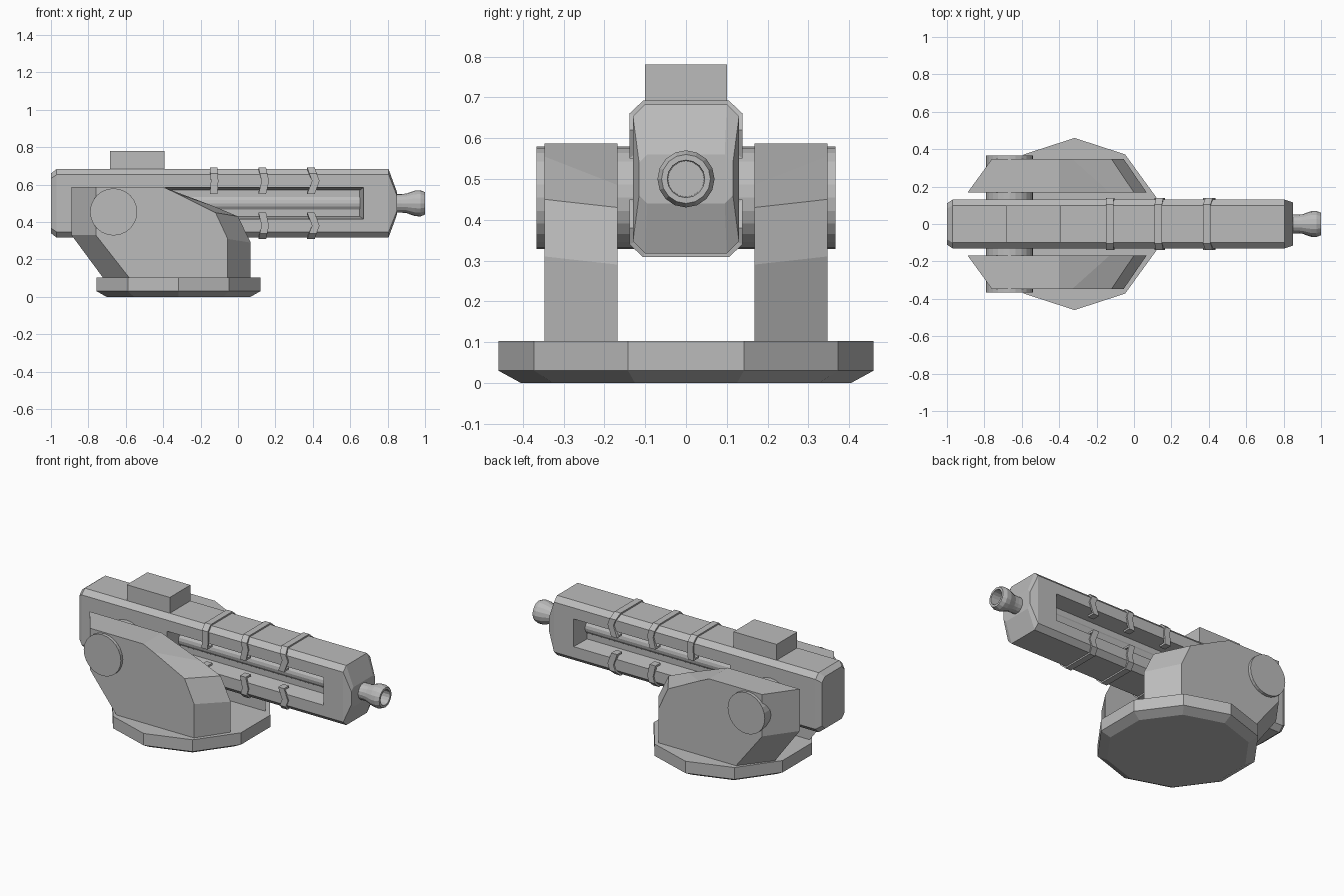
import bpy, bmesh, math

if "Cube" in bpy.data.objects:
    bpy.data.objects.remove(bpy.data.objects["Cube"])

grey = bpy.data.materials.new("plain_grey")
grey.diffuse_color = (0.5, 0.5, 0.5, 1)
grey.use_nodes = True
grey.node_tree.nodes["Principled BSDF"].inputs["Base Color"].default_value = grey.diffuse_color


def loft(name, rings, cap=True, closed=False):
    """Skin a list of equal-length point rings into a solid."""
    bm = bmesh.new()
    vs = [[bm.verts.new(p) for p in r] for r in rings]
    n = len(vs[0])
    pairs = list(zip(vs, vs[1:])) + ([(vs[-1], vs[0])] if closed else [])
    for a, b in pairs:
        for i in range(n):
            j = (i + 1) % n
            bm.faces.new((a[i], a[j], b[j], b[i]))
    if cap and not closed:
        bm.faces.new(vs[0])
        bm.faces.new(vs[-1])
    bmesh.ops.recalc_face_normals(bm, faces=bm.faces)
    me = bpy.data.meshes.new(name)
    bm.to_mesh(me)
    bm.free()
    me.materials.append(grey)
    ob = bpy.data.objects.new(name, me)
    bpy.context.collection.objects.link(ob)
    return ob


def lathe_x(name, profile, zc, n=16):
    """Revolve (x, radius) points about a lengthwise axis."""
    return loft(name, [[(x, r * math.cos(2 * math.pi * i / n),
                         zc + r * math.sin(2 * math.pi * i / n))
                        for i in range(n)] for x, r in profile])


def octagon(x, hy, hz, c):
    pts = [(hy, hz - c), (hy - c, hz), (c - hy, hz), (-hy, hz - c),
           (-hy, c - hz), (c - hy, -hz), (hy - c, -hz), (hy, c - hz)]
    return [(x, y, 0.5 + z) for y, z in pts]


def box(name, x0, x1, hy, z0, z1):
    return loft(name, [[(x0, -hy, z), (x1, -hy, z), (x1, hy, z), (x0, hy, z)]
                       for z in (z0, z1)])


# Ten-sided turntable base with chamfered underside
loft("turntable_base", [[(-0.318 + r * math.cos(math.radians(18 + 36 * i)),
                          r * math.sin(math.radians(18 + 36 * i)), z)
                         for i in range(10)]
                        for r, z in ((0.405, 0), (0.46, 0.03), (0.46, 0.103))])

# Side arms: outer profile smaller than the inner one
outer = [(-0.76, 0.587), (-0.40, 0.587), (-0.33, 0.555), (-0.12, 0.45),
         (-0.055, 0.31), (-0.055, 0.1), (-0.58, 0.1), (-0.76, 0.33)]
inner = [(-0.89, 0.587), (-0.40, 0.587), (-0.13, 0.485), (0.0, 0.43),
         (0.068, 0.29), (0.068, 0.1), (-0.72, 0.1), (-0.89, 0.33)]
for side, s in (("right", -1), ("left", 1)):
    loft(side + "_arm", [[(x, s * 0.168, z) for x, z in inner],
                         [(x, s * 0.347, z) for x, z in outer]])

# Pivot pin through both arms
loft("pivot_pin", [[(-0.665 + 0.126 * math.cos(2 * math.pi * i / 24), y,
                     0.454 + 0.126 * math.sin(2 * math.pi * i / 24))
                    for i in range(24)] for y in (-0.366, 0.366)])

# Gun body with chamfered tail and wedge nose
body = loft("gun_body", [octagon(-1.0, 0.11, 0.16, 0.028),
                         octagon(-0.97, 0.13, 0.183, 0.03),
                         octagon(0.805, 0.13, 0.183, 0.03),
                         octagon(0.85, 0.115, 0.06, 0.02)])

# Recessed slot with sloping walls on each side
for s in (-1, 1):
    cut = loft("slot_cutter", [[(x0, s * y, z0), (x1, s * y, z0),
                                (x1, s * y, z1), (x0, s * y, z1)]
                               for y, x0, x1, z0, z1 in
                               ((0.03, -0.37, 0.65, 0.43, 0.57),
                                (0.13, -0.39, 0.672, 0.415, 0.585),
                                (0.2, -0.39, 0.672, 0.415, 0.585))])
    cut.hide_render = True
    mod = body.modifiers.new("slot", 'BOOLEAN')
    mod.operation, mod.solver, mod.object = 'DIFFERENCE', 'EXACT', cut
    bpy.context.view_layer.objects.active = body
    bpy.ops.object.modifier_apply(modifier=mod.name)
    bpy.data.objects.remove(cut)

# Inner barrel seen in the slots, and hollow flared muzzle
lathe_x("inner_barrel", [(-0.4, 0.046), (0.68, 0.046)], 0.5)
lathe_x("muzzle", [(0.83, 0.05), (0.875, 0.05), (0.90, 0.052), (0.945, 0.068),
                   (0.975, 0.07), (1.0, 0.06), (1.0, 0.046), (0.88, 0.044)], 0.5)

# Sight box on top
box("sight_box", -0.685, -0.393, 0.1, 0.67, 0.78)

# Clamp bands above and below the slot, bent into a chevron on the sides
half = [(0.09, 0.05, 0, 0.09, 0.062), (0.139, 0.05, 0, 0.125, 0.062),
        (0.139, 0.12, 1, 0.125, 0.12), (0.139, 0.16, 0.4, 0.125, 0.155),
        (0.105, 0.192, 0, 0.1, 0.178)]
path = half + [(-a, b, d, -e, f) for a, b, d, e, f in reversed(half)]
for k, (xc, bend) in enumerate(((-0.13, 0.005), (0.13, 0.016), (0.39, 0.026))):
    for place, s in (("upper", 1), ("lower", -1)):
        loft(f"{place}_band_{k + 1}",
             [[(xc - 0.02 + bend * d, y, 0.5 + s * z),
               (xc + 0.02 + bend * d, y, 0.5 + s * z),
               (xc + 0.02 + bend * d, yi, 0.5 + s * zi),
               (xc - 0.02 + bend * d, yi, 0.5 + s * zi)]
              for y, z, d, yi, zi in path])
